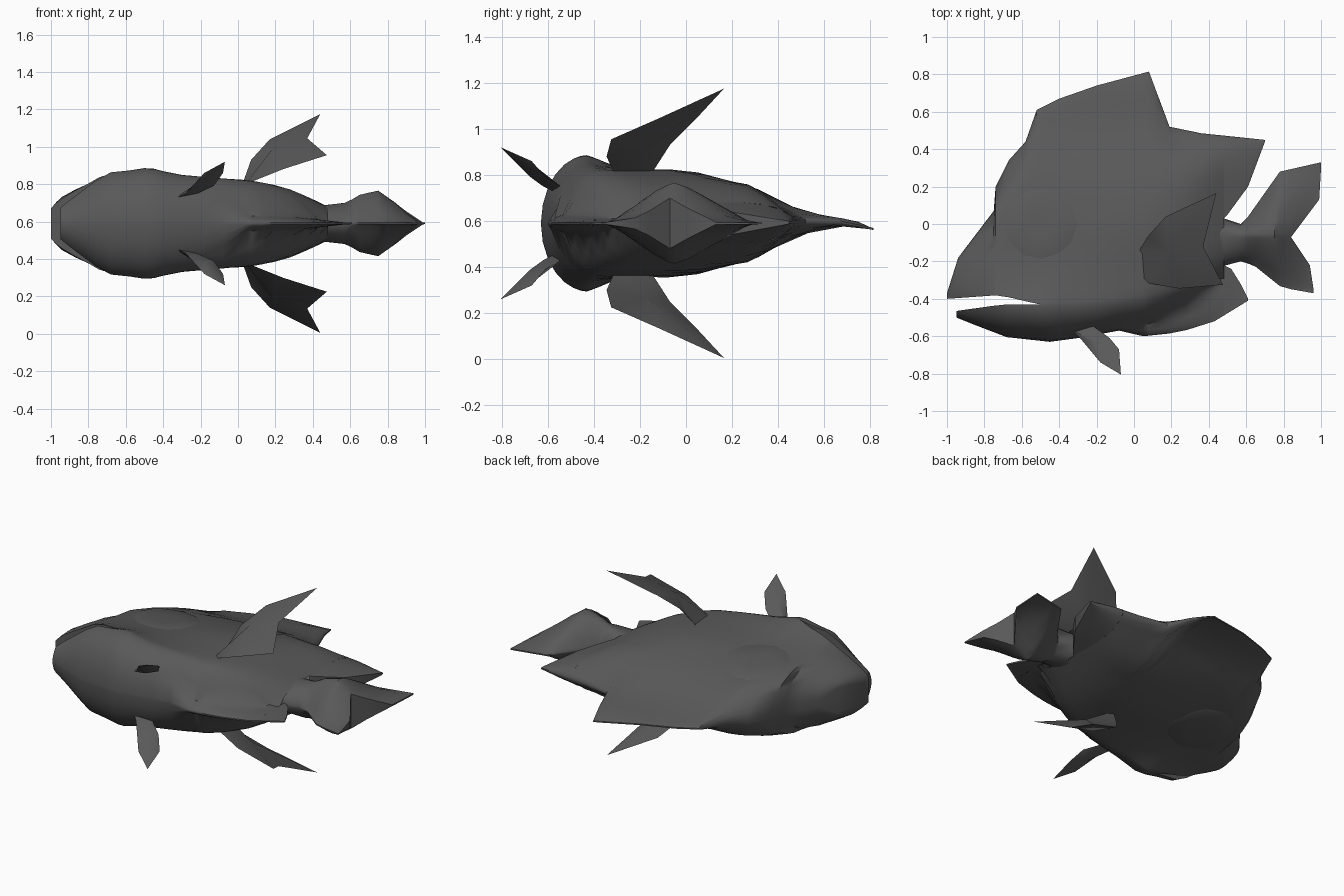
import bpy, bmesh, math

if "Cube" in bpy.data.objects:
    bpy.data.objects.remove(bpy.data.objects["Cube"])

ZC = 0.59
grey = bpy.data.materials.new("dark grey")
grey.diffuse_color = (0.1, 0.1, 0.1, 1)
grey.use_nodes = True
grey.node_tree.nodes["Principled BSDF"].inputs["Base Color"].default_value = grey.diffuse_color


def lerp(pts, t):
    """Piecewise linear lookup through (t, value) points."""
    if t <= pts[0][0]:
        return pts[0][1]
    for (a, u), (b, v) in zip(pts, pts[1:]):
        if t <= b:
            return u + (v - u) * (t - a) / (b - a)
    return pts[-1][1]


def finish(name, bm, angle=40):
    bmesh.ops.remove_doubles(bm, verts=bm.verts, dist=0.0005)
    bmesh.ops.recalc_face_normals(bm, faces=bm.faces)
    me = bpy.data.meshes.new(name)
    bm.to_mesh(me)
    bm.free()
    me.materials.append(grey)
    ob = bpy.data.objects.new(name, me)
    bpy.context.collection.objects.link(ob)
    bpy.ops.object.select_all(action='DESELECT')
    ob.select_set(True)
    bpy.context.view_layer.objects.active = ob
    bpy.ops.object.shade_smooth_by_angle(angle=math.radians(angle))


def span(a, b, n):
    return [a + (b - a) * (0.5 - 0.5 * math.cos(math.pi * i / n)) for i in range(n + 1)]


lean = [(.4, 0), (.55, .012), (.74, 0), (.81, -.025)]      # slight sideways curl of the back fin


def loft(bm, xs, low, high, half, n=14, mid=None, n_low=8, caps=(True, True)):
    """Skin rings along x, spanning low(x)..high(x) in y, half(x, y) thick each way."""
    rings = []
    for x in xs:
        a, b = lerp(low, x), lerp(high, x)
        if mid:
            m = lerp(mid, x)
            ys = span(a, m, n_low)[:-1] + span(m, b, n)
        else:
            ys = span(a, b, n)
        side = [(y, max(0.004, half(x, y)), ZC + lerp(lean, y)) for y in ys]
        ring = [(x, y, z + h) for y, h, z in side] + [(x, y, z - h) for y, h, z in reversed(side)]
        rings.append([bm.verts.new(p) for p in ring])
    for r, s in zip(rings, rings[1:]):
        for i in range(len(r)):
            j = (i + 1) % len(r)
            bm.faces.new((r[i], r[j], s[j], s[i]))
    for r, cap in zip((rings[0], rings[-1]), caps):
        for i in range(len(r) // 2 - 1 if cap else 0):
            bm.faces.new((r[i], r[i + 1], r[-2 - i], r[-1 - i]))


# Outlines of back, belly and mouth
back = [(-1, -.37), (-.94, -.18), (-.75, .07), (-.74, .2), (-.67, .34), (-.58, .44),
        (-.52, .61), (-.4, .67), (-.2, .74), (.08, .815), (.19, .52), (.36, .485), (.7, .45)]
belly = [(-.95, -.5), (-.85, -.54), (-.68, -.605), (-.45, -.63), (-.3, -.61), (-.08, -.57),
         (.05, -.6), (.24, -.58), (.43, -.52), (.61, -.41)]
flesh = belly[:6] + [(.1, -.52), (.3, -.42), (.5, -.24)]    # belly line above the rear fin
lip_top = [(-1, -.4), (-.72, -.38), (-.55, -.42), (-.5, -.43)]
lip_low = [(-.95, -.465), (-.7, -.43), (-.5, -.43)]
# Half thickness along the length, and by height for the head and the trunk
width = [(-1, .12), (-.98, .13), (-.8, .215), (-.7, .28), (-.6, .29), (-.48, .325), (-.35, .27),
         (-.1, .26), (.03, .25), (.25, .195), (.4, .13), (.48, .09), (.7, .02)]
head_depth = [(-.6, .3), (-.43, .315), (-.33, .256), (-.16, .217), (0, .2), (.16, .175),
              (.28, .15), (.42, .08), (.55, .03), (.8, .01)]
trunk_depth = [(-.6, .26), (-.43, .26), (-.25, .245), (0, .248), (.13, .195), (.28, .168),
               (.42, .085), (.55, .03), (.8, .01)]


def rear_fin(x, y):
    d = min(1, max(0, (y - lerp(belly, x)) / .12))
    return .055 * min(1, max(0, (.62 - x) / .5)) * math.sqrt(d)


def body_half(x, y):
    k = min(1, max(0, (x + .42) / .35))
    w, v = lerp(width, x), lerp(head_depth, y) * (1 - k) + lerp(trunk_depth, y) * k
    h = (w ** -10 + v ** -10) ** -.1
    d = min(1, max(0, (y - lerp(flesh, x)) / .19))
    u = min(1, max(0, (lerp(back, x) - y) / .25))
    edge = .55 if x < -.9 else .12
    h *= math.sqrt(1 - (1 - d) ** 2) * (edge + (1 - edge) * math.sqrt(1 - (1 - u) ** 2))
    return max(h, rear_fin(x, y)) if x > -.1 and y < -.2 else h


# Body: head above the mouth, lower jaw and trunk in one skin
bm = bmesh.new()
loft(bm, [-1, -.97, -.94, -.87, -.8, -.75, -.74, -.67, -.58, -.52, -.5], lip_top, back,
     body_half, 14, caps=(True, False))
loft(bm, [-.95, -.9, -.85, -.76, -.68, -.58, -.5], belly, lip_low, body_half, 8, caps=(True, False))
loft(bm, [-.5, -.45, -.4, -.3, -.2, -.08, .05, .08, .13, .19, .28, .36, .43, .48], belly, back,
     body_half, 14, mid=[(-.5, -.43), (.05, -.4), (.48, -.3)], caps=(False, False))
# Trailing tips of the back fin and the belly fin
loft(bm, [.48, .5, .55, .61, .7], [(.48, .03), (.5, .05), (.61, .2), (.7, .44)], back, body_half, 8)
loft(bm, [.48, .52, .57, .61], belly, [(.48, -.22), (.52, -.24), (.57, -.32), (.61, -.4)], rear_fin, 6)
finish("body", bm)

# Tail: thick root spreading into two tapering lobes
tail_w = [(.38, .1), (.48, .1), (.57, .11), (.65, .155), (.75, .175), (1, 0)]
tail_top = [(.38, .06), (.48, .03), (.57, 0), (.61, .04), (.78, .28), (1, .33)]
tail_low = [(.38, -.25), (.57, -.2), (.64, -.22), (.79, -.34), (.96, -.37)]


def tail_half(x, y):
    mid = -.05
    reach = max(lerp(tail_top, x) - mid, .02) if y > mid else max(mid - lerp(tail_low, x), .02)
    t = min(1, abs(y - mid) / reach)
    return lerp(tail_w, x) * (math.sqrt(1 - t * t) if x < .6 else 1 - t ** 1.4)


bm = bmesh.new()
loft(bm, [.38, .48, .57, .61, .65, .7, .75, .78, .84], tail_low, tail_top, tail_half,
     6, mid=[(.38, -.07)], n_low=6, caps=(True, False))
loft(bm, [.84, .9, .99, 1], [(.84, -.07), (.99, .13), (1, .3)], tail_top, tail_half, 6,
     caps=(False, True))
loft(bm, [.84, .9, .94, .96], tail_low, [(.84, -.07), (.94, -.22), (.96, -.35)], tail_half, 6,
     caps=(False, True))
finish("tail", bm)


def paired_fin(name, rim, ridge, bulge):
    """Closed leaf: a rim fanned to a ridge point on both faces, one leaf per flank."""
    for side, s in (("left", 1), ("right", -1)):
        bm = bmesh.new()
        vs = [bm.verts.new((x, y, ZC + s * (z - ZC))) for x, y, z in rim]
        for k in (-1, 1):
            c = bm.verts.new((ridge[0] + k * bulge[0], ridge[1] + k * bulge[1],
                              ZC + s * (ridge[2] + k * bulge[2] - ZC)))
            for i, v in enumerate(vs):
                bm.faces.new((v, vs[(i + 1) % len(vs)], c))
        finish(name + "_" + side, bm, 50)


paired_fin("side_fin", [(.02, -.16, .79), (.07, -.07, .93), (.17, .04, 1.04), (.44, .165, 1.175),
                        (.37, -.12, 1.045), (.475, -.325, .955), (.24, -.345, .88), (.04, -.31, .8)],
           (.2, -.16, .95), (.015, -.015, -.04))
paired_fin("lower_fin", [(-.34, -.56, .72), (-.28, -.62, .75), (-.18, -.74, .86), (-.07, -.805, .92),
                         (-.08, -.67, .86), (-.13, -.61, .79), (-.24, -.53, .74)],
           (-.18, -.66, .81), (.006, -.015, -.02))

# Shallow eye discs following the flanks
for side, s in (("left", 1), ("right", -1)):
    bm = bmesh.new()
    rings = []
    for r, lift in ((.2, -.004), (.18, .004), (.07, .005)):
        ring = []
        for i in range(12):
            a = i * math.tau / 12
            x, y = -.5 + r * math.cos(a), r * math.sin(a)
            ring.append(bm.verts.new((x, y, ZC + s * (body_half(x, y) + lift))))
        rings.append(ring)
    for r, q in zip(rings, rings[1:]):
        for i in range(12):
            bm.faces.new((r[i], r[(i + 1) % 12], q[(i + 1) % 12], q[i]))
    bm.faces.new(rings[-1])
    finish("eye_" + side, bm, 60)
